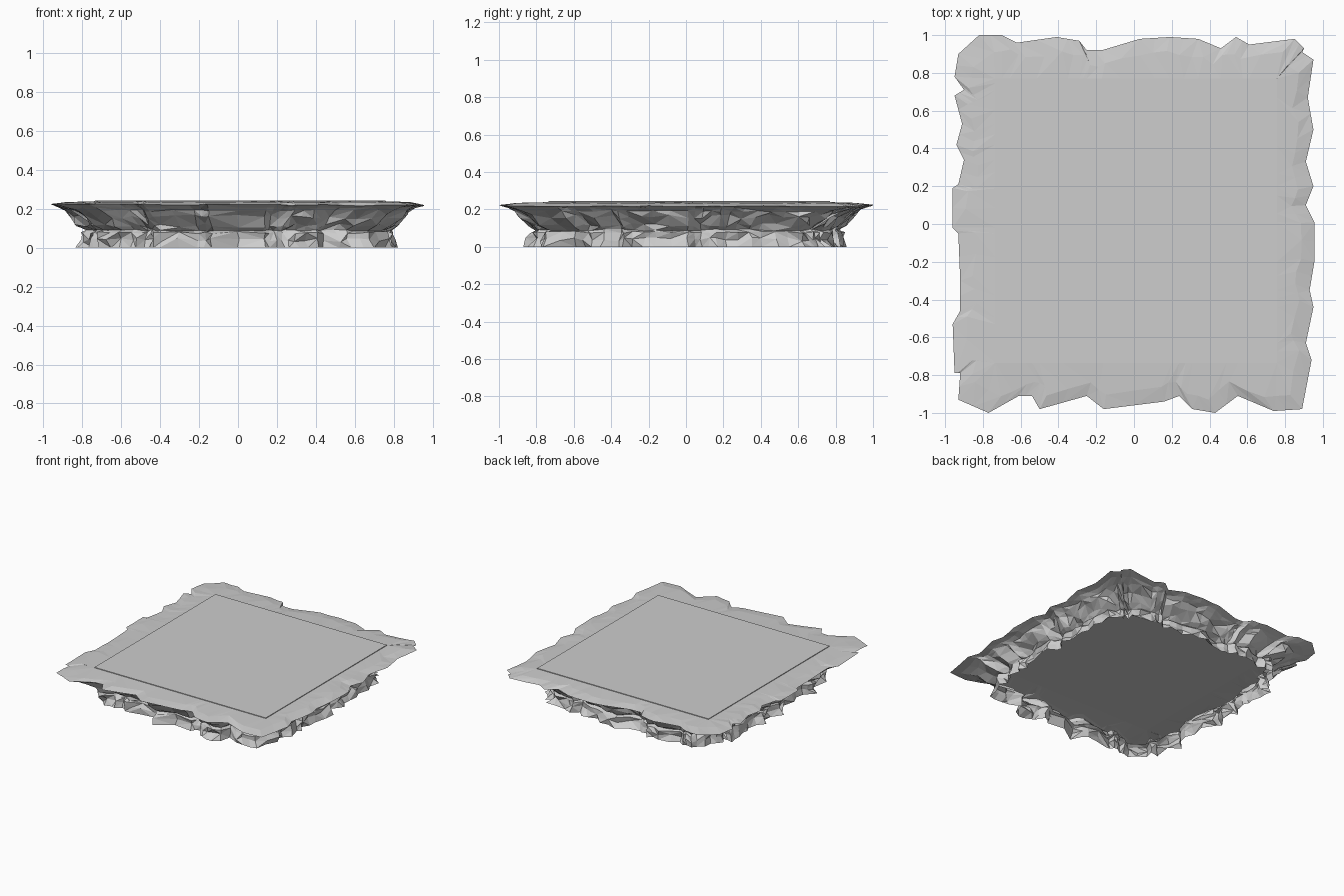
import bpy
import bmesh
import random

random.seed(7)
if "Cube" in bpy.data.objects:
    bpy.data.objects.remove(bpy.data.objects["Cube"], do_unlink=True)

# One stone colour for everything
GREY = (.61, .61, .61, 1)
stone = bpy.data.materials.new("stone_grey")
stone.use_nodes = True
stone.diffuse_color = GREY
stone.node_tree.nodes["Principled BSDF"].inputs["Base Color"].default_value = GREY


def finish(bm, name):
    """Turn a bmesh into a flat shaded stone object."""
    bmesh.ops.recalc_face_normals(bm, faces=bm.faces)
    mesh = bpy.data.meshes.new(name)
    bm.to_mesh(mesh)
    bm.free()
    mesh.materials.append(stone)
    obj = bpy.data.objects.new(name, mesh)
    bpy.context.scene.collection.objects.link(obj)


def jitter(amount):
    return random.uniform(-amount, amount)


def clamp(v, low, high):
    return max(low, min(high, v))


# Ragged rim outline, clockwise from the back left corner
rim = [(-.82, 1), (-.7, 1), (-.62, .96), (-.41, .99), (-.29, .97), (-.25, .92),
       (-.17, .92), (.03, .98), (.19, .99), (.34, .98), (.46, .93), (.54, .99),
       (.61, .95), (.85, .98), (.9, .93), (.89, .91), (.95, .87), (.92, .67),
       (.95, .5), (.91, .33), (.95, .2), (.91, .1), (.955, .01), (.955, -.2),
       (.93, -.35), (.95, -.44), (.91, -.63), (.94, -.72), (.89, -.98), (.74, -.99),
       (.55, -.91), (.43, -1), (.31, -.98), (.24, -.91), (.16, -.94), (-.16, -.98),
       (-.25, -.91), (-.5, -.98), (-.54, -.91), (-.61, -.91), (-.77, -1), (-.93, -.93),
       (-.92, -.79), (-.95, -.79), (-.96, -.53), (-.92, -.46), (-.92, -.3), (-.93, -.05),
       (-.96, -.02), (-.96, .19), (-.93, .21), (-.9, .34), (-.94, .42), (-.91, .53),
       (-.95, .68), (-.9, .71), (-.95, .78), (-.93, .9)]

# Add a midpoint to every edge so the cliff can break into smaller facets
outline = []
for (x0, y0), (x1, y1) in zip(rim, rim[1:] + rim[:1]):
    outline += [(x0, y0), ((x0 + x1) / 2, (y0 + y1) / 2)]
count = len(outline)
column_push = [jitter(.025) for _ in outline]

LEFT, RIGHT, FRONT, BACK = -.735, .757, -.735, .77
TOP = .244


def inset_ring(bm, inset, z, wobble, z_wobble, rugged):
    """Shrink the outline, round its corners and roughen it."""
    ring = []
    for (x, y), push in zip(outline, column_push):
        corner = .08 * rugged * min(1, abs(x * y) / .85) ** 4
        s = 1 - (inset + corner + push * rugged + jitter(wobble)) / .95
        ring.append(bm.verts.new((x * s + jitter(wobble * .4),
                                  y * s + jitter(wobble * .4), z + jitter(z_wobble))))
    return ring


# Open-bottomed rock shell: flat top, sloping border, thin rim, undercut, ledge and foot
bm = bmesh.new()
rings = [[bm.verts.new((clamp(x, LEFT, RIGHT), clamp(y, FRONT, BACK), TOP - .005)) for x, y in outline]]
rings.append(inset_ring(bm, .08, .233, .012, .002, 0))
rings.append([bm.verts.new((x, y, .221 - .004 * x + jitter(.003))) for x, y in outline])
for inset, z, wobble, z_wobble, rugged in [(.045, .207, .008, .003, .2), (.075, .19, .012, .006, .5),
                                           (.105, .16, .02, .012, .8), (.15, .115, .02, .012, 1),
                                           (.185, .09, .012, .006, 1), (.165, .078, .015, .006, 1),
                                           (.165, .04, .02, .012, 1), (.15, 0, .018, 0, 1)]:
    rings.append(inset_ring(bm, inset, z, wobble, z_wobble, rugged))
for upper, lower in zip(rings, rings[1:]):
    for i in range(count):
        j = (i + 1) % count
        a, b, c, d = upper[i], upper[j], lower[j], lower[i]
        if random.random() < .5:
            bm.faces.new((a, b, c))
            bm.faces.new((a, c, d))
        else:
            bm.faces.new((a, b, d))
            bm.faces.new((b, c, d))
bmesh.ops.remove_doubles(bm, verts=bm.verts, dist=.0005)
border = [e for e in bm.edges if e.is_boundary and min(v.co.z for v in e.verts) > .2]
bmesh.ops.contextual_create(bm, geom=border)
finish(bm, "rock_shell")

# Thin square plate lying on the flat top
bm = bmesh.new()
corners = [(LEFT, FRONT), (RIGHT, FRONT), (RIGHT, BACK), (LEFT, BACK)]
low = [bm.verts.new((x, y, TOP - .005)) for x, y in corners]
high = [bm.verts.new((x, y, TOP)) for x, y in corners]
bm.faces.new(high)
for i in range(4):
    j = (i + 1) % 4
    bm.faces.new((low[i], low[j], high[j], high[i]))
finish(bm, "plateau_plate")
